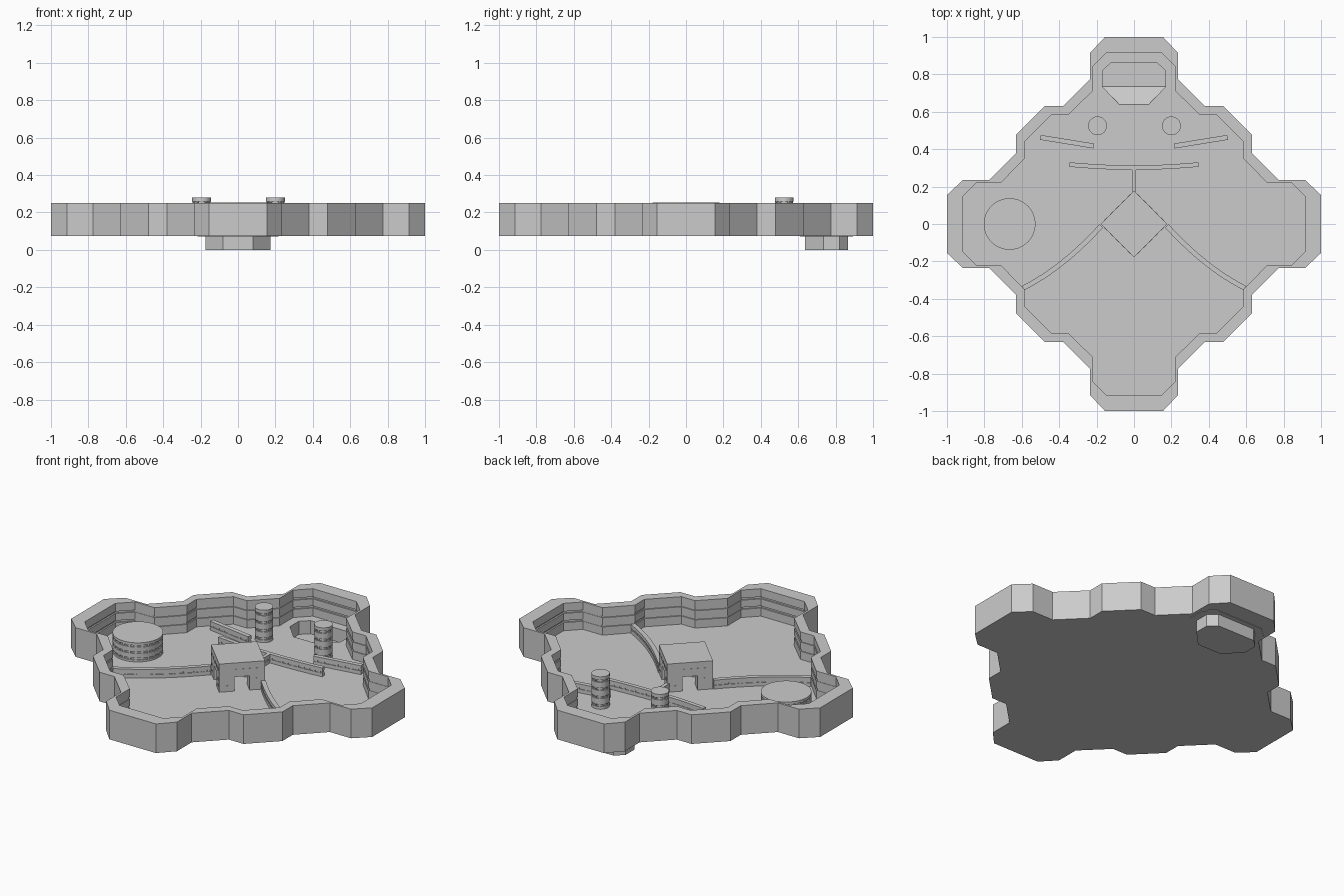
import bpy, bmesh, math
from mathutils import Vector, Matrix

cube = bpy.data.objects.get("Cube")
if cube:
    bpy.data.objects.remove(cube)

FLOOR, BASE, RIM = 0.085, 0.075, 0.25

grey = bpy.data.materials.new("warm_free_grey")
grey.name = "plain_grey"
grey.use_nodes = True
grey.diffuse_color = (0.6, 0.6, 0.6, 1)
grey.node_tree.nodes["Principled BSDF"].inputs["Base Color"].default_value = (0.6, 0.6, 0.6, 1)


def finish(name, bm, smooth=False):
    bmesh.ops.recalc_face_normals(bm, faces=bm.faces)
    mesh = bpy.data.meshes.new(name)
    bm.to_mesh(mesh)
    bm.free()
    mesh.materials.append(grey)
    obj = bpy.data.objects.new(name, mesh)
    bpy.context.collection.objects.link(obj)
    if smooth:
        bpy.ops.object.select_all(action='DESELECT')
        obj.select_set(True)
        bpy.context.view_layer.objects.active = obj
        bpy.ops.object.shade_smooth_by_angle(angle=math.radians(30))
    return obj


def loft(bm, loops, caps=True):
    """Bridge closed loops of points with quads; return vertex rings."""
    rings = [[bm.verts.new(p) for p in loop] for loop in loops]
    for a, b in zip(rings, rings[1:]):
        for i in range(len(a)):
            j = (i + 1) % len(a)
            bm.faces.new((a[i], a[j], b[j], b[i]))
    if caps:
        bm.faces.new(rings[0])
        bm.faces.new(rings[-1])
    return rings


def add_box(bm, centre, size, angle=0):
    m = Matrix.Translation(centre) @ Matrix.Rotation(angle, 4, 'Z') @ Matrix.Diagonal((*size, 1))
    bmesh.ops.create_cube(bm, size=1, matrix=m)


def four_fold(eighth):
    """Mirror an eighth of an outline about the diagonal, then turn it four times."""
    quarter = eighth + [(y, x) for x, y in reversed(eighth)]
    out = []
    for k in range(4):
        c, s = round(math.cos(k * math.pi / 2)), round(math.sin(k * math.pi / 2))
        out += [(x * c + y * s, y * c - x * s) for x, y in quarter]
    return out


def at(outline, z, scale=1.0, cy=0.0):
    return [Vector((x * scale, cy + (y - cy) * scale, z)) for x, y in outline]


def ring_edges(bm, ring):
    return [bm.edges.get((ring[i - 1], ring[i])) for i in range(len(ring))]


# Tray: perimeter wall with grooved inside, floor and sunken pit
outer = four_fold([(0.155, 1), (0.235, 0.915), (0.235, 0.775), (0.38, 0.63), (0.478, 0.63)])
inner = four_fold([(0.145, 0.917), (0.222, 0.84), (0.222, 0.71), (0.35, 0.585), (0.44, 0.585)])
half_pit = [(0.125, 0.865), (0.173, 0.82), (0.173, 0.735), (0.08, 0.637)]
pit = half_pit + [(-x, y) for x, y in reversed(half_pit)]
PIT_Y = 0.75

bm = bmesh.new()
levels = [at(outer, BASE), at(outer, RIM), at(inner, RIM)]
for groove in (0.195, 0.14):
    levels += [at(inner, groove + 0.006), at(inner, groove + 0.006, 1.01),
               at(inner, groove - 0.006, 1.01), at(inner, groove - 0.006)]
levels.append(at(inner, FLOOR))
tray = loft(bm, levels, caps=False)
shaft_out = loft(bm, [at(pit, BASE), at(pit, 0)], caps=False)
shaft_in = loft(bm, [at(pit, FLOOR, 0.98, PIT_Y), at(pit, 0.006, 0.98, PIT_Y)], caps=False)
bm.faces.new(shaft_out[1])
bm.faces.new(shaft_in[1])
for border, hole in ((tray[0], shaft_out[0]), (tray[-1], shaft_in[0])):
    bmesh.ops.triangle_fill(bm, use_beauty=True, edges=ring_edges(bm, border) + ring_edges(bm, hole))
finish("walled_tray", bm)

# Flange under the floor around the pit
bm = bmesh.new()
loft(bm, [at(pit, BASE - 0.003, s, PIT_Y) for s in (1.0, 1.25)] + [at(pit, BASE, 1.25, PIT_Y)], caps=False)
finish("pit_flange", bm)

# Ramp down into the pit
bm = bmesh.new()
bm.faces.new([bm.verts.new(p) for p in ((-0.08, 0.64, FLOOR), (0.08, 0.64, FLOOR),
                                        (0.17, 0.735, 0.007), (-0.17, 0.735, 0.007))])
finish("pit_ramp", bm)


# Round towers and tank, with window bands between the storeys
def drum(name, x, y, radius, top, storeys, windows):
    bm = bmesh.new()
    step = (top - FLOOR) / storeys
    inset, gap = radius - 0.008, step * 0.14
    profile = [(radius, FLOOR)]
    for k in range(storeys):
        mid = FLOOR + step * (k + 0.45)
        profile += [(radius, mid - gap), (inset, mid - gap), (inset, mid + gap), (radius, mid + gap)]
        for w in range(windows):
            a = math.tau * w / windows
            add_box(bm, (x + (radius - 0.006) * math.cos(a), y + (radius - 0.006) * math.sin(a), mid),
                    (0.008, radius * 2 / windows, gap * 2), a)
    profile.append((radius, top))
    n = 48
    loft(bm, [[Vector((x + r * math.cos(math.tau * i / n), y + r * math.sin(math.tau * i / n), z))
               for i in range(n)] for r, z in profile])
    finish(name, bm, smooth=True)


drum("left_tower", 0.2, 0.525, 0.05, 0.28, 4, 12)
drum("right_tower", -0.195, 0.525, 0.05, 0.28, 4, 12)
drum("round_tank", -0.665, 0.0, 0.138, 0.2, 3, 24)


# Long low buildings that follow a path, with a window slot along each side
def gallery(name, path, width, top=0.138):
    bm = bmesh.new()
    w, mid = width / 2, (FLOOR + top) / 2
    side = [(w, FLOOR), (w, mid - 0.005), (w - 0.004, mid - 0.005),
            (w - 0.004, mid + 0.005), (w, mid + 0.005), (w, top)]
    section = side + [(-u, z) for u, z in reversed(side)]
    pts = [Vector((x, y, 0)) for x, y in path]
    loops = []
    for i, p in enumerate(pts):
        along = (pts[min(i + 1, len(pts) - 1)] - pts[max(i - 1, 0)]).normalized()
        across = Vector((-along.y, along.x, 0))
        loops.append([p + across * u + Vector((0, 0, z)) for u, z in section])
    loft(bm, loops)
    for a, b in zip(pts, pts[1:]):
        d = b - a
        count = max(1, round(d.length / 0.04))
        for k in range(count):
            c = a + d * ((k + 0.5) / count)
            add_box(bm, (c.x, c.y, mid), (0.012, width - 0.002, 0.01), math.atan2(d.y, d.x))
    finish(name, bm)


def bend(a, b, c, n=10):
    """Quadratic curve from a to c, pulled towards b."""
    return [tuple((1 - t) ** 2 * p + 2 * t * (1 - t) * q + t * t * r for p, q, r in zip(a, b, c))
            for t in (i / n for i in range(n + 1))]


for label, s in (("left", 1), ("right", -1)):
    gallery(label + "_curved_gallery", bend((s * 0.175, -0.01), (s * 0.38, -0.235), (s * 0.592, -0.342)), 0.026)
    gallery(label + "_short_gallery", [(s * 0.215, 0.417), (s * 0.5, 0.463)], 0.026)
gallery("cross_gallery", bend((-0.345, 0.318), (0, 0.285), (0.345, 0.318)), 0.024)
gallery("stem_gallery", [(0, 0.17), (0, 0.295)], 0.022)

# Central gatehouse: square block turned on its corner, on four legs
SIDE, LEG, SOFFIT, TOP = 0.253, 0.085, 0.17, 0.254
bm = bmesh.new()
add_box(bm, (0, 0, (SOFFIT + TOP) / 2), (SIDE, SIDE, TOP - SOFFIT))
off = (SIDE - LEG) / 2
for sx in (-1, 1):
    for sy in (-1, 1):
        add_box(bm, (sx * off, sy * off, (SOFFIT + FLOOR) / 2), (LEG, LEG, SOFFIT - FLOOR))
# Window plates on every side
for turn in range(4):
    rot = Matrix.Rotation(turn * math.pi / 2, 3, 'Z')
    for z, columns in ((0.21, (-2, -1, 0, 1, 2)), (0.15, (-2, 2)), (0.115, (-2, 2))):
        for c in columns:
            add_box(bm, rot @ Vector((SIDE / 2, c * 0.044, z)), (0.003, 0.024, 0.012), turn * math.pi / 2)
bmesh.ops.rotate(bm, verts=bm.verts, matrix=Matrix.Rotation(math.pi / 4, 3, 'Z'))
finish("gatehouse", bm)
